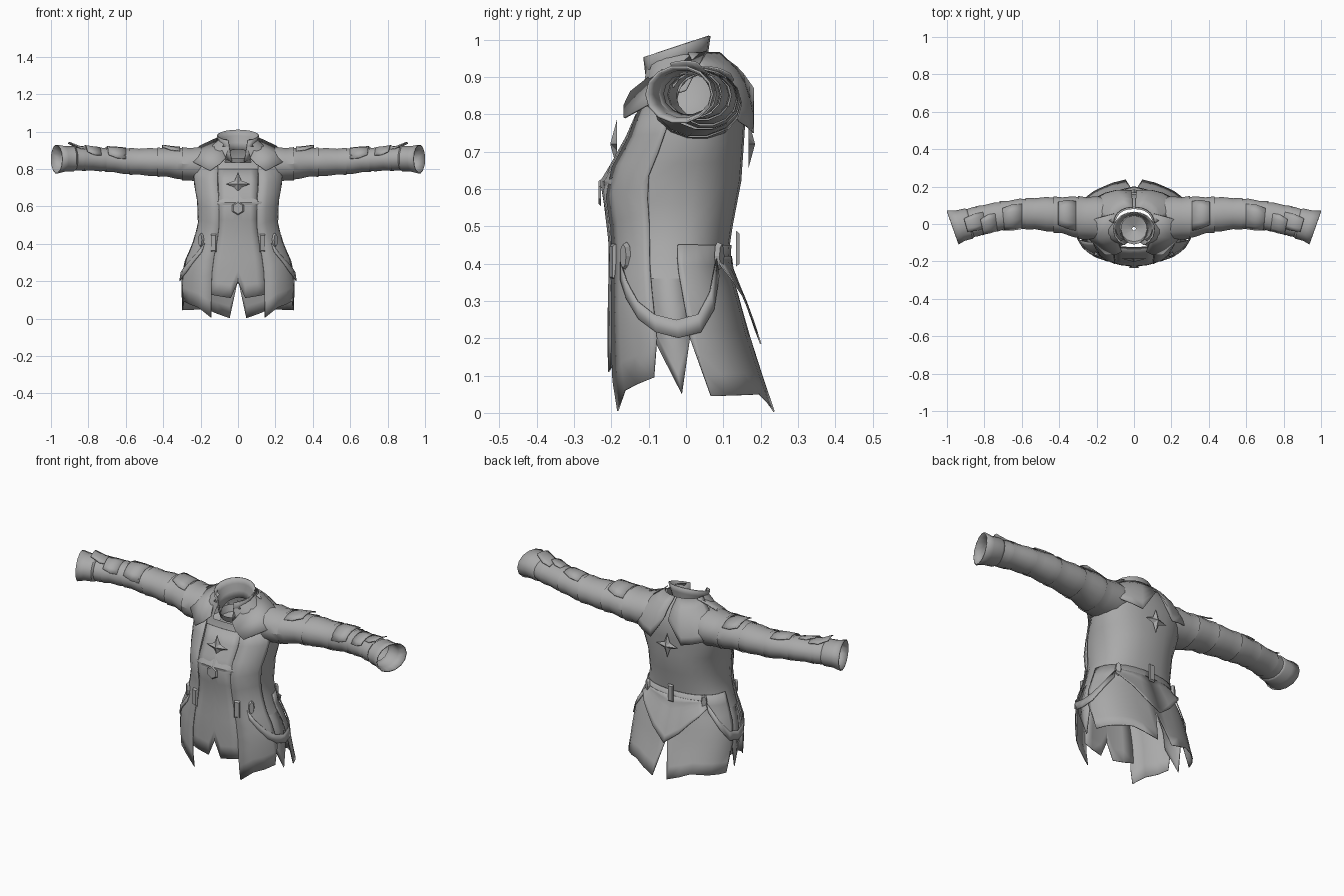
import bpy, bmesh, math
from mathutils import Vector

cube = bpy.data.objects.get("Cube")
if cube:
    bpy.data.objects.remove(cube)

grey = bpy.data.materials.new("cloth_grey")
grey.use_nodes = True
grey.diffuse_color = (0.4, 0.4, 0.4, 1)
grey.node_tree.nodes["Principled BSDF"].inputs["Base Color"].default_value = (0.4, 0.4, 0.4, 1)

# Coat outline by height: z, half width, front y, back y
PROFILE = [(0, .30, -.19, .235), (.1, .30, -.205, .20), (.2, .30, -.205, .165),
           (.3, .285, -.205, .14), (.4, .24, -.2, .11), (.5, .212, -.205, .125),
           (.62, .215, -.225, .148), (.72, .235, -.165, .155), (.8, .24, -.13, .16),
           (.87, .20, -.118, .15), (.92, .15, -.11, .125), (.96, .10, -.095, .08)]


def lerp_table(table, t):
    for a, b in zip(table, table[1:]):
        if t <= b[0]:
            f = max(0, (t - a[0]) / (b[0] - a[0]))
            return [p + (q - p) * f for p, q in zip(a[1:], b[1:])]
    return list(table[-1][1:])


def on_coat(angle, z, off=0.0):
    """Point on the coat; angle 0 faces front, 90 is the left side."""
    w, front, back = lerp_table(PROFILE, z)
    a = math.radians(angle)
    s, c = math.sin(a), math.cos(a)
    bend = lambda v: math.copysign(abs(v) ** .85, v)
    return Vector(((w + off) * bend(s),
                   (front + back) / 2 - ((back - front) / 2 + off) * bend(c), z))


def finish(name, bm, mirror=False, thick=0, angle=32):
    bmesh.ops.recalc_face_normals(bm, faces=bm.faces)
    me = bpy.data.meshes.new(name)
    bm.to_mesh(me)
    bm.free()
    me.materials.append(grey)
    ob = bpy.data.objects.new(name, me)
    bpy.context.collection.objects.link(ob)
    if thick:
        mod = ob.modifiers.new("thickness", 'SOLIDIFY')
        mod.thickness = thick
        mod.offset = 0
    if mirror:
        ob.modifiers.new("mirror", 'MIRROR')
    bpy.ops.object.select_all(action='DESELECT')
    bpy.context.view_layer.objects.active = ob
    ob.select_set(True)
    bpy.ops.object.shade_smooth_by_angle(angle=math.radians(angle))


def sheet(name, rows, closed=False, drop=None, **kw):
    """Skin a grid of points."""
    bm = bmesh.new()
    grid = [[bm.verts.new(p) for p in row] for row in rows]
    for r, s in zip(grid, grid[1:]):
        n = len(r)
        for i in range(n if closed else n - 1):
            j = (i + 1) % n
            f = bm.faces.new((r[i], r[j], s[j], s[i]))
            if drop and drop(f.calc_center_median()):
                bm.faces.remove(f)
    finish(name, bm, **kw)


def panel(name, top, ztop, hem, off, rows=7, thick=.004, flare=0.0):
    """Mirrored cloth panel hanging on the coat down to an angular hem."""
    a0, a1 = hem[0][0], hem[-1][0]
    cols = []
    for (p, zp), (q, zq) in zip(hem, hem[1:]):
        n = max(1, round((q - p) / 12))
        cols += [(p + (q - p) * i / n, zp + (zq - zp) * i / n) for i in range(n)]
    cols.append(hem[-1])
    grid = []
    for r in range(rows + 1):
        t = r / rows
        row = []
        for a, z in cols:
            start = top[0] + (top[1] - top[0]) * (a - a0) / (a1 - a0)
            row.append(on_coat(start + (a - start) * t, ztop + (z - ztop) * t, off + flare * t))
        grid.append(row)
    sheet(name, grid, mirror=True, thick=thick)


def plate(name, verts, angle, z, off, depth, mirror=False, peak=False):
    """Flat or peaked ornament set against the coat."""
    p = on_coat(angle, z, off)
    side = on_coat(angle + 2, z, off) - on_coat(angle - 2, z, off)
    side.z = 0
    side.normalize()
    out = Vector((side.y, -side.x, 0))
    up = Vector((0, 0, 1))
    put = lambda u, v, d: p + side * u + up * v + out * d
    bm = bmesh.new()
    base = [bm.verts.new(put(u, v, 0)) for u, v in verts]
    bm.faces.new(base)
    n = len(base)
    if peak:
        tip = bm.verts.new(put(0, 0, depth))
        for i in range(n):
            bm.faces.new((base[i], base[(i + 1) % n], tip))
    else:
        lid = [bm.verts.new(put(u * .8, v * .85, depth)) for u, v in verts]
        bm.faces.new(lid)
        for i in range(n):
            j = (i + 1) % n
            bm.faces.new((base[i], base[j], lid[j], lid[i]))
    finish(name, bm, mirror=mirror, angle=15)


# Torso shell with an open neck
levels = [.36, .4, .45, .5, .56, .62, .67, .72, .76, .8, .835, .87, .9, .92, .96]
sheet("torso", [[on_coat(i * 15, z) for i in range(24)] for z in levels], closed=True,
      drop=lambda c: c.z > .84 and abs(c.x) < .06 and c.y < 0)

# Skirt and front panels
panel("front_center_panel", (0, 22), .8, [(0, .2), (5, .11), (27, .13)], .003, rows=10)
panel("front_outer_panel", (23, 72), .82, [(24, .005), (40, .06), (70, .095), (76, .2)], .008, rows=10)
panel("side_point_panel", (74, 100), .42, [(70, .21), (86, .05), (98, .21)], -.006)
panel("back_tail_panel", (95, 180), .45, [(97, .2), (102, .045), (150, .05), (174, .003), (180, .21)], .003)
panel("back_sash_flap", (138, 180), .42, [(136, .39), (158, .31), (180, .185)], .008, flare=.022)
panel("shoulder_cape", (95, 178), .965, [(104, .87), (135, .78), (163, .75), (178, .87)], .01, rows=5, flare=.02)

# Standing collar, open at the front
collar = []
for t in (0, .35, .7, 1):
    row = []
    for i in range(17):
        a = math.radians(28 + 304 * i / 16)
        back = (1 - math.cos(a)) / 2
        low, high = .835 + .07 * back, .95 + .06 * back
        row.append(((.072 + .038 * t) * math.sin(a),
                    -.03 - (.078 + .015 * t) * math.cos(a), low + (high - low) * t))
    collar.append(row)
sheet("collar", collar, thick=.006)

# Lining inside the neck
sheet("neck_lining", [[(r * math.sin(i * math.pi / 6), -.025 - r * math.cos(i * math.pi / 6), z)
                       for i in range(12)] for r, z in ((.085, .86), (.07, .825), (.01, .80))], closed=True)

# Pointed lapels lying over the shoulders
sheet("lapel", [[(.108, .055, .968), (.10, -.06, .93), (.065, -.148, .86)],
                [(.20, .03, .925), (.19, -.075, .885), (.10, -.165, .825)],
                [(.283, .0, .865), (.235, -.085, .835), (.15, -.165, .79)]],
      mirror=True, thick=.005)

# Sleeve path: x, centre y, centre z, radius y, radius z
SLEEVE = [(.15, .03, .825, .115, .095), (.27, .03, .825, .115, .09), (.36, .045, .835, .10, .08),
          (.5, .055, .838, .086, .073), (.6, .055, .842, .08, .07), (.7, .045, .85, .075, .064),
          (.8, .025, .853, .075, .062), (.9, -.002, .855, .075, .064), (.97, -.018, .853, .082, .07)]


def sleeve_ring(x, scale=1.0, arc=(0, 360), n=14):
    y, z, ry, rz = lerp_table(SLEEVE, x)
    tilt = .35 * max(0, (x - .6) / .37)
    pts = []
    for i in range(n):
        a = math.radians(arc[0] + (arc[1] - arc[0]) * i / (n if arc == (0, 360) else n - 1))
        dy = ry * scale * math.cos(a)
        pts.append((x + dy * tilt, y + dy, z + rz * scale * math.sin(a)))
    return pts


# Sleeve in overlapping folded sections
sections = [(.15, .30), (.27, .43), (.41, .58), (.56, .71), (.69, .83), (.81, .91)]
for k, (x0, x1) in enumerate(sections):
    steps = [(0, .95), (.35, 1.03), (.7, .98), (1, 1.05)]
    sheet("sleeve_section_%d" % (k + 1),
          [sleeve_ring(x0 + (x1 - x0) * t, s) for t, s in steps], closed=True, mirror=True)
sheet("cuff", [sleeve_ring(x, s) for x, s in ((.87, .9), (.885, 1.04), (.93, 1.0), (.97, 1.08))],
      closed=True, mirror=True, thick=.006)

# Raised flaps along the top of the sleeve
for name, x0, x1, lift, arc in (("shoulder_flap", .31, .405, 1.18, (40, 130)),
                                ("forearm_flap", .6, .70, 1.1, (50, 170)),
                                ("wrist_flap", .80, .90, 1.36, (60, 125)),
                                ("cuff_tab", .74, .82, 1.18, (75, 160))):
    sheet(name, [sleeve_ring(x0, 1.02, arc, 5), sleeve_ring((x0 + x1) / 2, 1.08, arc, 5),
                 sleeve_ring(x1, lift, (arc[0] + 12, arc[1] - 12), 5)], mirror=True, thick=.005)

# Draped hip strap
drape = [(42, .38), (50, .33), (62, .275), (76, .24), (90, .225), (105, .24), (120, .30), (135, .39)]
sheet("hip_strap", [[on_coat(a, z + h, .012) for a, z in drape] for h in (-.024, .024)],
      mirror=True, thick=.004)

# Belt loops and buckles
loop = [(-.016, -.048), (.016, -.048), (.016, .048), (-.016, .048)]
oval = [(.016 * math.cos(i * math.pi / 4), .038 * math.sin(i * math.pi / 4)) for i in range(8)]
plate("front_belt_loop", loop, 28, .405, .009, .009, mirror=True)
plate("front_buckle", oval, 50, .42, .009, .014, mirror=True)
plate("back_buckle", oval, 138, .42, .008, .014, mirror=True)
plate("back_belt_loop", loop, 180, .44, .018, .009)

# Star and gem ornaments
star = []
for i in range(8):
    r = .066 if i % 2 == 0 else .025
    star.append((r * math.sin(i * math.pi / 4), r * math.cos(i * math.pi / 4)))
plate("chest_star", star, 0, .72, .02, .018, peak=True)
plate("back_star", star, 180, .72, .012, .018, peak=True)
plate("chest_gem", [(.036 * math.sin(i * math.pi / 3), .036 * math.cos(i * math.pi / 3))
                    for i in range(6)], 0, .59, .008, .006)
